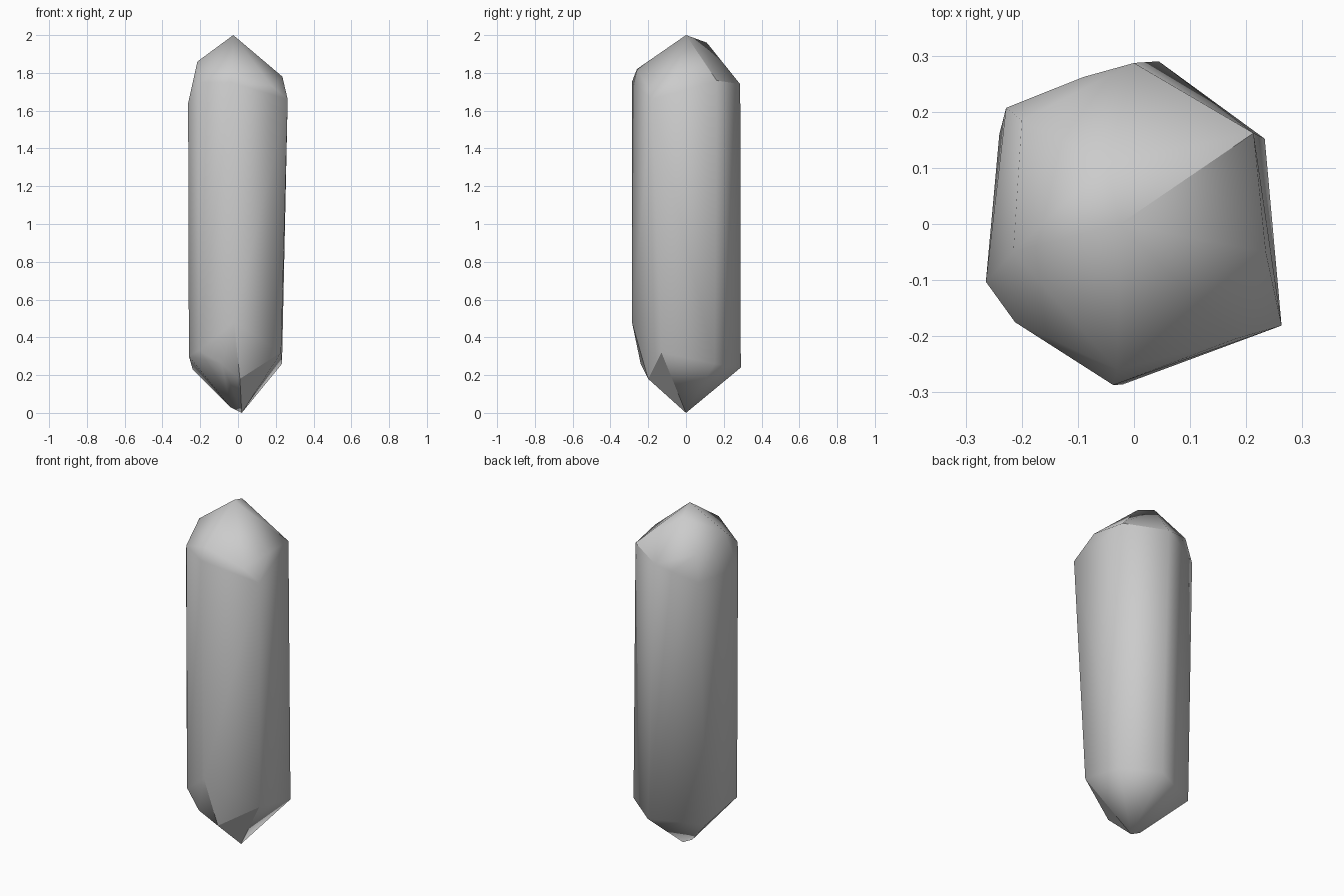
import bpy, bmesh, math
from mathutils import Vector

if "Cube" in bpy.data.objects:
    bpy.data.objects.remove(bpy.data.objects["Cube"])

# Crystal corners: upper tip, upper bevels and shaft top
tip, ridge, back_right = (-0.025, 0, 2.0), (-0.05, 0.11, 1.96), (0.213, 0.162, 1.76)
rim_back, rim_left = (0.0, 0.287, 1.74), (-0.228, 0.207, 1.66)
top = [tip, ridge, back_right, rim_back, rim_left,
       (-0.215, -0.05, 1.86), (-0.20, 0.185, 1.81), (-0.03, -0.26, 1.82),
       (0.235, -0.05, 1.78), (0.18, -0.205, 1.73), (-0.09, 0.262, 1.71),
       (0.263, -0.181, 1.66), (-0.264, -0.103, 1.64),
       (-0.212, -0.175, 1.75), (-0.037, -0.287, 1.75)]

# Shaft bottom, lower bevels and lower tip
foot, chip, chip_right, chip_top = (0.02, 0, 0), (0.01, -0.2, 0.18), (0.228, -0.13, 0.32), (-0.02, -0.286, 0.48)
bottom = [foot, chip, chip_right, chip_top,
          (0.233, 0.152, 0.26), (0.044, 0.29, 0.24),
          (-0.24, 0.16, 0.23), (-0.26, -0.1, 0.30),
          (-0.208, -0.172, 0.33), (-0.085, -0.24, 0.26), (-0.04, 0.0, 0.03)]

# Wrap the corners in a faceted skin
bm = bmesh.new()
for p in top + bottom:
    bm.verts.new(p)
bmesh.ops.convex_hull(bm, input=bm.verts[:])
loose = [v for v in bm.verts if not v.link_faces]
bmesh.ops.delete(bm, geom=loose, context='VERTS')
bmesh.ops.recalc_face_normals(bm, faces=bm.faces[:])

mesh = bpy.data.meshes.new("crystal")
bm.to_mesh(mesh)
bm.free()
crystal = bpy.data.objects.new("crystal", mesh)
bpy.context.collection.objects.link(crystal)

# Soft shaft, with creases only at the tip and around the chipped foot
bpy.context.view_layer.objects.active = crystal
crystal.select_set(True)
bpy.ops.object.shade_smooth_by_angle(angle=math.radians(70))
creases = [(tip, back_right), (back_right, rim_back), (chip, chip_right),
           (chip, chip_top), (chip, foot), (chip_right, foot)]


def joins(edge, pair):
    a, b = (mesh.vertices[i].co for i in edge.vertices)
    p, q = map(Vector, pair)
    return min((a - p).length + (b - q).length, (a - q).length + (b - p).length) < 0.001


for edge in mesh.edges:
    if any(joins(edge, pair) for pair in creases):
        edge.use_edge_sharp = True
